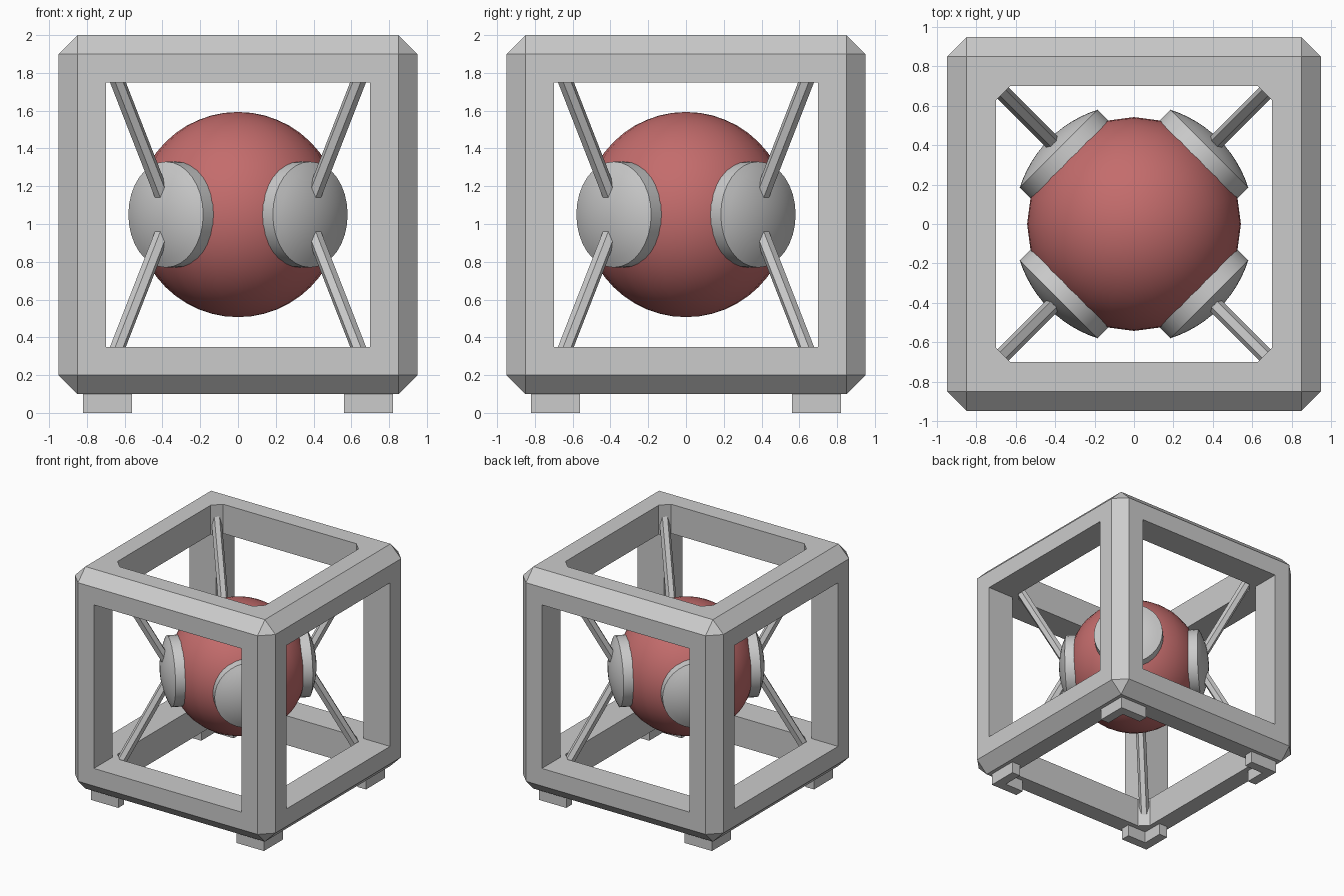
import bpy, bmesh
from math import sin, cos, radians, pi
from mathutils import Vector, Matrix

if "Cube" in bpy.data.objects:
    bpy.data.objects.remove(bpy.data.objects["Cube"])

CZ = 1.05  # height of the model's centre


def make_object(name, bm, smooth=False):
    bmesh.ops.recalc_face_normals(bm, faces=bm.faces)
    mesh = bpy.data.meshes.new(name)
    bm.to_mesh(mesh)
    bm.free()
    ob = bpy.data.objects.new(name, mesh)
    bpy.context.collection.objects.link(ob)
    bpy.ops.object.select_all(action='DESELECT')
    ob.select_set(True)
    bpy.context.view_layer.objects.active = ob
    if smooth:
        bpy.ops.object.shade_smooth_by_angle(angle=radians(30))
    return ob


def box(name, size, bevel=0.0, upright_only=False):
    bm = bmesh.new()
    bmesh.ops.create_cube(bm, size=1)
    bmesh.ops.scale(bm, vec=size, verts=bm.verts)
    bmesh.ops.translate(bm, vec=(0, 0, CZ), verts=bm.verts)
    if bevel:
        edges = [e for e in bm.edges if not upright_only
                 or abs(e.verts[0].co.z - e.verts[1].co.z) > 0.1]
        bmesh.ops.bevel(bm, geom=edges, offset=bevel, offset_type='OFFSET',
                        segments=1, profile=0.5, affect='EDGES')
    return make_object(name, bm)


# Chamfered cube frame with a window cut along each axis
frame = box("cube_frame", (1.9, 1.9, 1.9), 0.1)
cutters = [box("cutter_x", (3, 1.4, 1.4)),
           box("cutter_y", (1.4, 3, 1.4)),
           box("cutter_z", (1.4, 1.4, 3), 0.07, True)]
bpy.context.view_layer.objects.active = frame
for cutter in cutters:
    cutter.hide_render = True
    mod = frame.modifiers.new("window", 'BOOLEAN')
    mod.operation = 'DIFFERENCE'
    mod.solver = 'EXACT'
    mod.object = cutter
    bpy.ops.object.modifier_apply(modifier=mod.name)
for cutter in cutters:
    bpy.data.objects.remove(cutter)

# Red core sphere
bm = bmesh.new()
bmesh.ops.create_uvsphere(bm, u_segments=24, v_segments=24, radius=0.543)
bmesh.ops.translate(bm, vec=(0, 0, CZ), verts=bm.verts)
core = make_object("core_sphere", bm, True)
red = bpy.data.materials.new("red")
red.diffuse_color = (0.55, 0.15, 0.15, 1)
red.use_nodes = True
red.node_tree.nodes["Principled BSDF"].inputs["Base Color"].default_value = red.diffuse_color
core.data.materials.append(red)


# Domed clamp pad: profile turned about a diagonal axis
def pad(name, angle):
    a_max = 0.478
    profile = [(0, 0.43), (0.28, 0.43)]
    profile += [(0.609 * sin(a_max * k / 6), 0.609 * cos(a_max * k / 6))
                for k in range(6, -1, -1)]
    bm = bmesh.new()
    verts = [bm.verts.new((r, 0, h)) for r, h in profile]
    edges = [bm.edges.new(p) for p in zip(verts, verts[1:])]
    bmesh.ops.spin(bm, geom=verts + edges, cent=(0, 0, 0), axis=(0, 0, 1),
                   angle=2 * pi, steps=32, use_merge=False)
    bmesh.ops.remove_doubles(bm, verts=bm.verts, dist=1e-4)
    turn = (Matrix.Translation((0, 0, CZ)) @ Matrix.Rotation(angle, 4, 'Z')
            @ Matrix.Rotation(pi / 2, 4, 'Y'))
    bmesh.ops.transform(bm, matrix=turn, verts=bm.verts)
    make_object(name, bm, True)


# Hexagonal strut between two points
def strut(name, a, b):
    d = b - a
    bm = bmesh.new()
    place = (Matrix.Translation((a + b) / 2)
             @ d.to_track_quat('Z', 'Y').to_matrix().to_4x4()
             @ Matrix.Rotation(pi / 2, 4, 'Z'))
    bmesh.ops.create_cone(bm, cap_ends=True, segments=6, radius1=0.04,
                          radius2=0.04, depth=d.length, matrix=place)
    make_object(name, bm)


# L-shaped foot under a corner
def foot(name, angle):
    o, i, t = 0.82, 0.56, 0.74
    outline = [(o, o), (i, o), (i, t), (t, t), (t, i), (o, i)]
    bm = bmesh.new()
    face = bm.faces.new([bm.verts.new((x, y, 0)) for x, y in outline])
    new = bmesh.ops.extrude_face_region(bm, geom=[face])["geom"]
    bmesh.ops.translate(bm, vec=(0, 0, 0.1),
                        verts=[g for g in new if isinstance(g, bmesh.types.BMVert)])
    if not face.is_valid or len(bm.faces) < 8:
        bm.faces.new([v for v in bm.verts if v.co.z < 0.01])
    bmesh.ops.rotate(bm, cent=(0, 0, 0), matrix=Matrix.Rotation(angle, 3, 'Z'),
                     verts=bm.verts)
    make_object(name, bm)


# One pad, one foot and two struts at every corner
corners = {"back_right": (1, 1), "back_left": (-1, 1),
           "front_left": (-1, -1), "front_right": (1, -1)}
for n, (label, (sx, sy)) in enumerate(corners.items()):
    pad(label + "_pad", pi / 4 + n * pi / 2)
    foot(label + "_foot", n * pi / 2)
    for level, s in (("upper", 1), ("lower", -1)):
        strut(f"{label}_{level}_strut",
              Vector((0.38 * sx, 0.38 * sy, CZ + 0.045 * s)),
              Vector((0.70 * sx, 0.70 * sy, CZ + 0.865 * s)))
